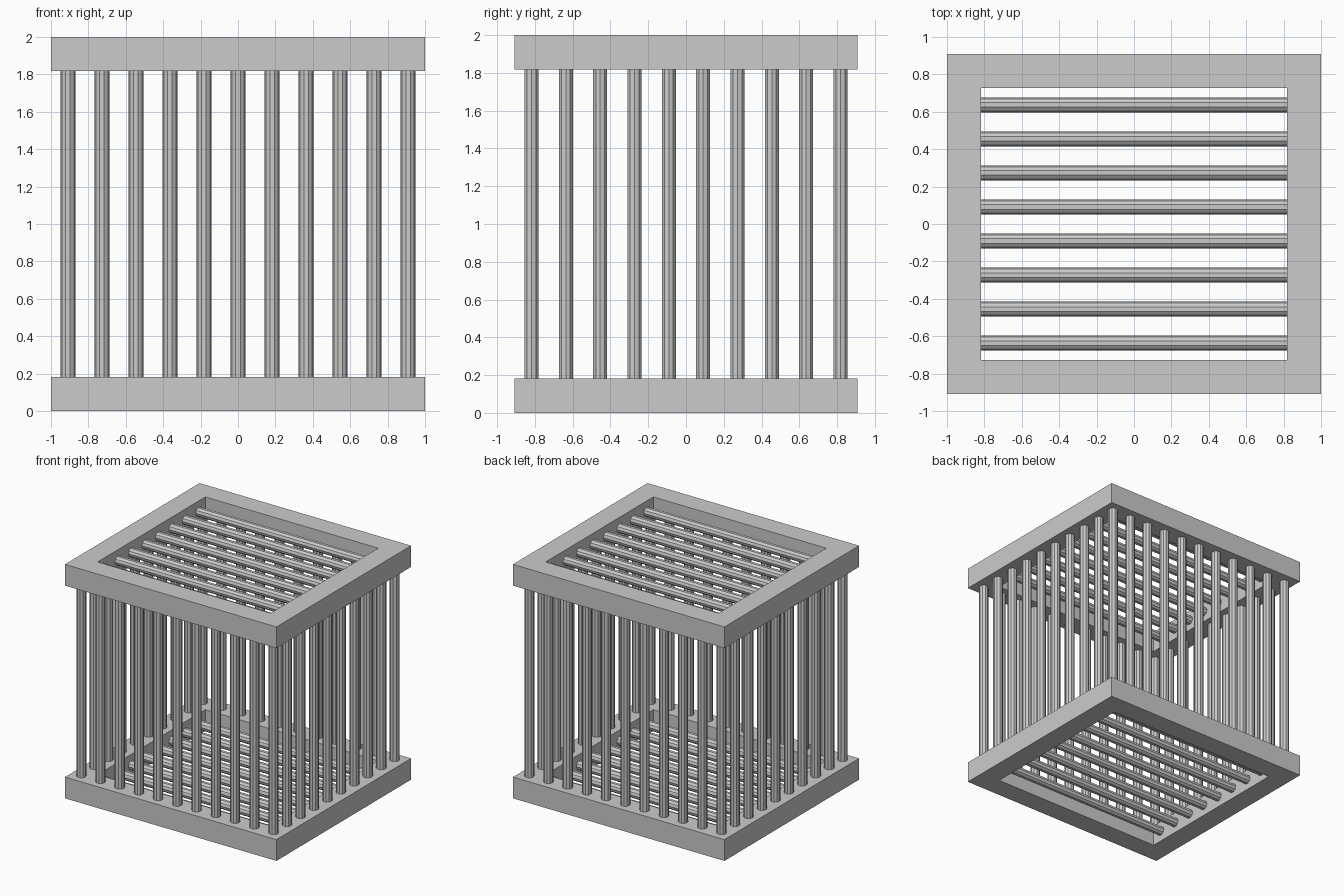
import bpy, bmesh
from math import pi
from mathutils import Matrix

if "Cube" in bpy.data.objects:
    bpy.data.objects.remove(bpy.data.objects["Cube"])

U = 2 / 11            # frame thickness and bar spacing
R = 0.039             # bar radius
SIDES = 10


def finish(name, bm):
    bmesh.ops.recalc_face_normals(bm, faces=bm.faces)
    me = bpy.data.meshes.new(name)
    bm.to_mesh(me)
    bm.free()
    ob = bpy.data.objects.new(name, me)
    bpy.context.collection.objects.link(ob)
    return ob


def frame(name, z0):
    # rectangular ring with a square cross-section
    bm = bmesh.new()
    rings = []
    for hx, hy in ((5.5 * U, 5 * U), (4.5 * U, 4 * U)):
        for z in (z0, z0 + U):
            rings.append([bm.verts.new((sx * hx, sy * hy, z))
                          for sx, sy in ((-1, -1), (1, -1), (1, 1), (-1, 1))])
    ob, ot, ib, it = rings
    for a, b in ((ob, ot), (ot, it), (it, ib), (ib, ob)):
        for i in range(4):
            j = (i + 1) % 4
            bm.faces.new((a[i], a[j], b[j], b[i]))
    finish(name, bm)


def bars(name, centres, length, rot):
    # a row of faceted bars
    bm = bmesh.new()
    for c in centres:
        bmesh.ops.create_cone(bm, cap_ends=True, segments=SIDES, radius1=R, radius2=R,
                              depth=length, matrix=Matrix.Translation(c) @ rot)
    finish(name, bm)


# Base and top frames
frame("base_frame", 0)
frame("top_frame", 2 - U)

# Upright bars on the four sides
upright = Matrix.Rotation(pi / 2, 4, 'Z')
length = 9 * U + 0.02
xs = [(i - 5) * U for i in range(11)]
ys = [(i - 4.5) * U for i in range(10)]
for name, s in (("front_bars", -1), ("back_bars", 1)):
    bars(name, [(x, s * 4.5 * U, 1) for x in xs], length, upright)
for name, s in (("left_bars", -1), ("right_bars", 1)):
    bars(name, [(s * 5 * U, y, 1) for y in ys[1:-1]], length, upright)

# Floor and roof bars running across
across = Matrix.Rotation(pi / 2, 4, 'Y')
for name, z in (("floor_bars", U / 2), ("roof_bars", 2 - U / 2)):
    bars(name, [(0, y, z) for y in ys[1:-1]], length, across)
